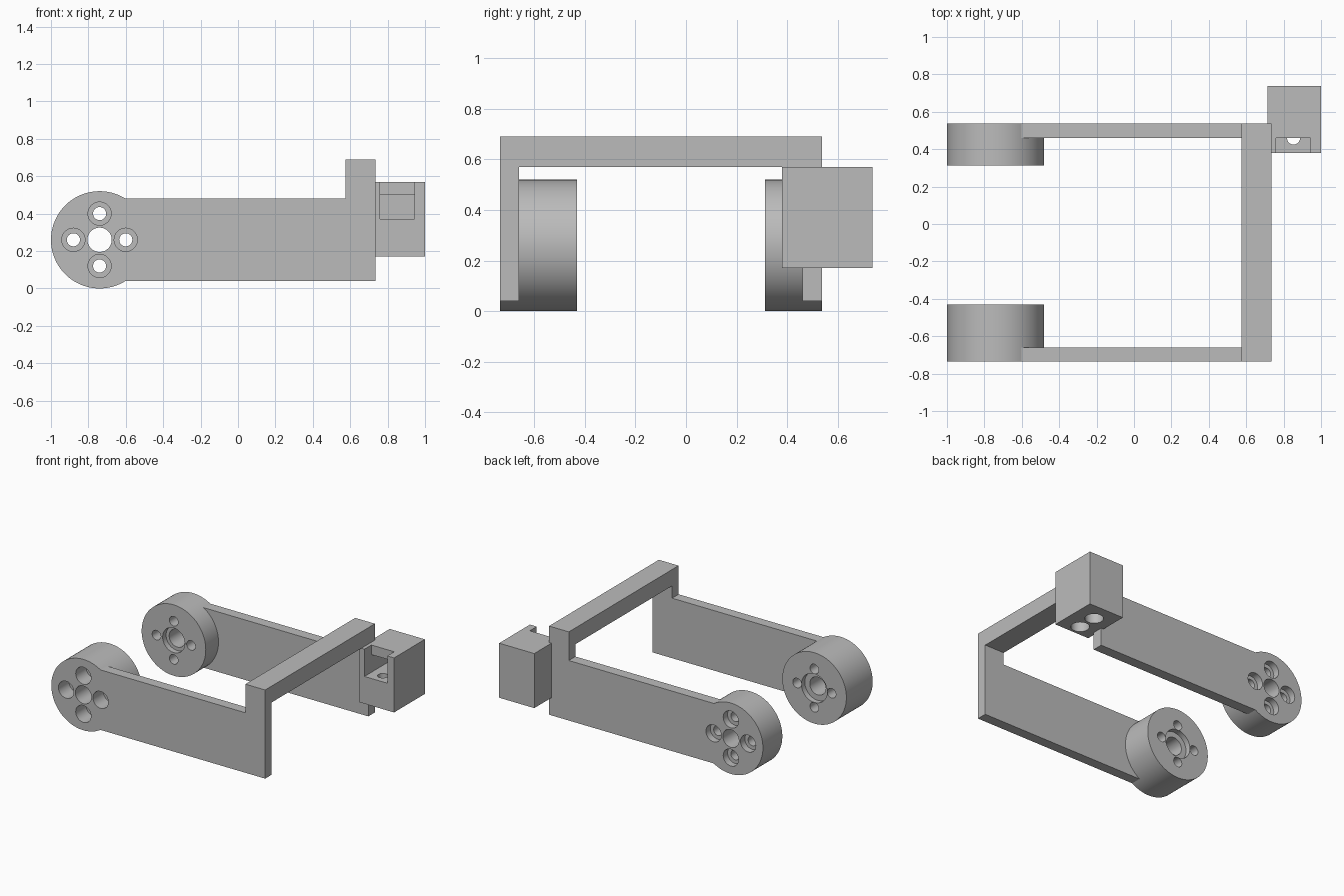
import bpy
import bmesh
from mathutils import Matrix, Vector

if "Cube" in bpy.data.objects:
    bpy.data.objects.remove(bpy.data.objects["Cube"], do_unlink=True)

# Single grey finish
grey = bpy.data.materials.new("plain grey")
grey.use_nodes = True
colour = (0.5, 0.5, 0.5, 1)
grey.diffuse_color = colour
grey.node_tree.nodes["Principled BSDF"].inputs["Base Color"].default_value = colour


def to_object(name, bm):
    bmesh.ops.recalc_face_normals(bm, faces=bm.faces)
    mesh = bpy.data.meshes.new(name)
    bm.to_mesh(mesh)
    bm.free()
    mesh.materials.append(grey)
    obj = bpy.data.objects.new(name, mesh)
    bpy.context.collection.objects.link(obj)
    return obj


def prism(name, outline, y0, y1):
    """Extrude an outline in the xz plane from y0 to y1."""
    bm = bmesh.new()
    face = bm.faces.new([bm.verts.new((x, y0, z)) for x, z in outline])
    new = bmesh.ops.extrude_face_region(bm, geom=[face])["geom"]
    moved = [v for v in new if isinstance(v, bmesh.types.BMVert)]
    bmesh.ops.translate(bm, verts=moved, vec=(0, y1 - y0, 0))
    return to_object(name, bm)


def block(name, x0, x1, y0, y1, z0, z1):
    return prism(name, [(x0, z0), (x1, z0), (x1, z1), (x0, z1)], y0, y1)


def rod(name, start, end, radius, sides=48):
    """Cylinder between two points."""
    start, end = Vector(start), Vector(end)
    axis = end - start
    turn = axis.to_track_quat("Z", "Y").to_matrix().to_4x4()
    bm = bmesh.new()
    bmesh.ops.create_cone(bm, cap_ends=True, segments=sides, radius1=radius,
                          radius2=radius, depth=axis.length,
                          matrix=Matrix.Translation((start + end) / 2) @ turn)
    return to_object(name, bm)


def combine(target, tool, operation):
    tool.hide_render = True
    mod = target.modifiers.new("combine", "BOOLEAN")
    mod.object = tool
    mod.operation = operation
    mod.solver = "EXACT"
    bpy.context.view_layer.objects.active = target
    bpy.ops.object.modifier_apply(modifier=mod.name)
    bpy.data.objects.remove(tool, do_unlink=True)


def smooth(obj):
    bpy.ops.object.select_all(action="DESELECT")
    obj.select_set(True)
    bpy.context.view_layer.objects.active = obj
    bpy.ops.object.shade_smooth_by_angle(angle=0.5)


HUB_X, HUB_Z, HUB_R = -0.74, 0.26, 0.26
BOLT_RING, BOLT_R, HEAD_R = 0.14, 0.035, 0.062
BAR_X0, BAR_X1 = 0.575, 0.735


def make_arm(name, outer, plate_inner, hub_inner, head_depth, recess_r):
    """Plate with an upright at one end and a drilled hub at the other."""
    inward = 1 if hub_inner > outer else -1
    outline = [(HUB_X, 0.04), (BAR_X1, 0.04), (BAR_X1, 0.69),
               (BAR_X0, 0.69), (BAR_X0, 0.48), (HUB_X, 0.48)]
    arm = prism(name, outline, outer, plate_inner)
    combine(arm, rod("hub", (HUB_X, outer, HUB_Z), (HUB_X, hub_inner, HUB_Z), HUB_R, 96), "UNION")

    def drill(dx, dz, y0, y1, radius):
        x, z = HUB_X + dx, HUB_Z + dz
        combine(arm, rod("drill", (x, y0, z), (x, y1, z), radius), "DIFFERENCE")

    out, through = outer - inward * 0.05, hub_inner + inward * 0.05
    # Axle hole with a shallow recess on the inner side
    drill(0, 0, out, through, 0.065)
    drill(0, 0, hub_inner - inward * 0.04, through, recess_r)
    # Four bolt holes, counterbored from outside
    for dx, dz in ((1, 0), (-1, 0), (0, 1), (0, -1)):
        dx, dz = dx * BOLT_RING, dz * BOLT_RING
        drill(dx, dz, out, through, BOLT_R)
        drill(dx, dz, out, outer + inward * head_depth, HEAD_R)
    return arm


# Two arms joined by the cross bar
frame = make_arm("fork_frame", -0.735, -0.66, -0.43, 0.12, 0.105)
back_arm = make_arm("back_arm", 0.537, 0.46, 0.312, 0.05, 0.09)
combine(frame, back_arm, "UNION")
combine(frame, block("cross_bar", BAR_X0, BAR_X1, -0.7, 0.5, 0.57, 0.69), "UNION")
smooth(frame)

# Mounting block on the back corner, with a slotted pocket
mount = block("mounting_block", 0.715, 1.0, 0.38, 0.737, 0.17, 0.57)
combine(mount, block("pocket", 0.76, 0.945, 0.3, 0.68, 0.37, 0.5), "DIFFERENCE")
combine(mount, block("slot", 0.76, 0.945, 0.3, 0.46, 0.4, 0.7), "DIFFERENCE")

# Two counterbored bolt holes through the pocket floor
for y in (0.46, 0.605):
    combine(mount, rod("drill", (0.853, y, 0.1), (0.853, y, 0.42), BOLT_R), "DIFFERENCE")
    combine(mount, rod("drill", (0.853, y, 0.1), (0.853, y, 0.25), HEAD_R), "DIFFERENCE")
smooth(mount)
